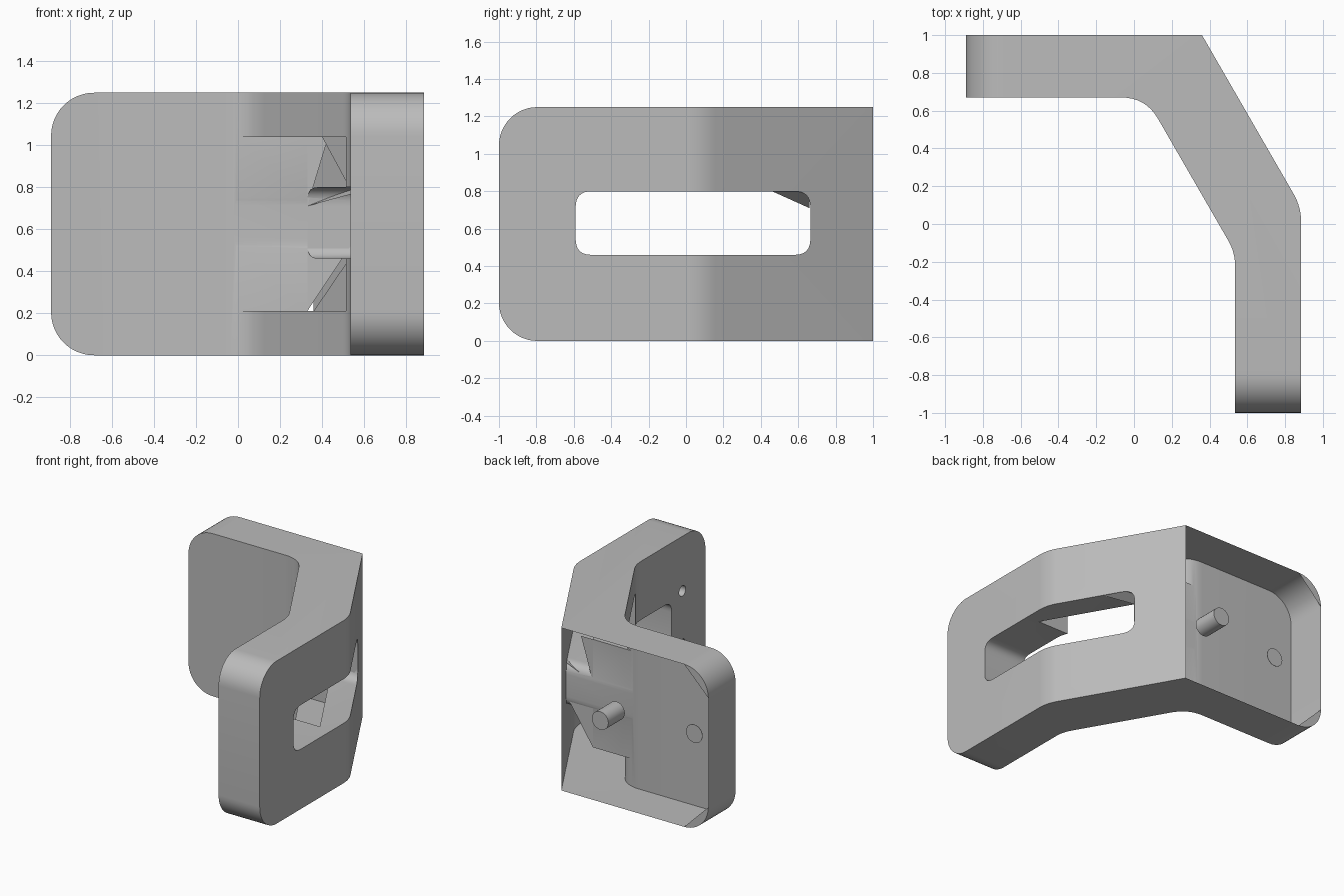
import bpy, bmesh, math
from mathutils import Vector

cube = bpy.data.objects.get("Cube")
if cube:
    bpy.data.objects.remove(cube, do_unlink=True)

H = 1.25
gray = bpy.data.materials.new("matte_gray")
gray.use_nodes = True
gray.diffuse_color = (0.5, 0.5, 0.5, 1)
gray.node_tree.nodes["Principled BSDF"].inputs["Base Color"].default_value = (0.5, 0.5, 0.5, 1)


def make(name, bm):
    mesh = bpy.data.meshes.new(name)
    bm.to_mesh(mesh)
    bm.free()
    obj = bpy.data.objects.new(name, mesh)
    bpy.context.scene.collection.objects.link(obj)
    mesh.materials.append(gray)
    return obj


def fillet(before, corner, after, size, steps=8):
    """Rounded corner between two plan edges."""
    c = Vector(corner)
    a = c + (Vector(before) - c).normalized() * size
    b = c + (Vector(after) - c).normalized() * size
    ts = [i / steps for i in range(steps + 1)]
    return [a * (1 - t) ** 2 + c * 2 * t * (1 - t) + b * t * t for t in ts]


def prism(points, shift):
    """Extrude a flat 3D polygon along shift."""
    bm = bmesh.new()
    face = bm.faces.new([bm.verts.new(p) for p in points])
    new = bmesh.ops.extrude_face_region(bm, geom=[face])["geom"]
    bmesh.ops.translate(bm, vec=shift, verts=[v for v in new if isinstance(v, bmesh.types.BMVert)])
    bmesh.ops.recalc_face_normals(bm, faces=bm.faces)
    return bm


def select_only(obj):
    bpy.ops.object.select_all(action="DESELECT")
    obj.select_set(True)
    bpy.context.view_layer.objects.active = obj


def circle(radius, count=24):
    angles = [2 * math.pi * i / count for i in range(count)]
    return [(radius * math.cos(a), radius * math.sin(a)) for a in angles]


# Bent bracket body with rounded ends
corners = [(-.89, 1, 0), (.36, 1, 0), (.885, .09, .08), (.885, -1, 0),
           (.535, -1, 0), (.535, -.15, .07), (.062, .67, .13), (-.89, .67, 0)]
plan = []
for i, (x, y, size) in enumerate(corners):
    if size:
        plan += fillet(corners[i - 1][:2], (x, y), corners[i + 1][:2], size)
    else:
        plan.append((x, y))
bm = prism([(p[0], p[1], 0) for p in plan], (0, 0, H))
ends = [e for e in bm.edges
        if abs(e.verts[0].co.z - e.verts[1].co.z) < .01
        and (all(v.co.x < -.88 for v in e.verts) or all(v.co.y < -.99 for v in e.verts))]
bmesh.ops.bevel(bm, geom=ends, offset=.205, segments=12, profile=.5, affect="EDGES")
body = make("bracket_body", bm)


def cut(name, bm):
    cutter = make(name, bm)
    cutter.hide_render = True
    mod = body.modifiers.new(name, "BOOLEAN")
    mod.operation, mod.solver, mod.object = "DIFFERENCE", "EXACT", cutter
    select_only(body)
    bpy.ops.object.modifier_apply(modifier=name)
    bpy.data.objects.remove(cutter, do_unlink=True)


# Wide pocket on the inside of the diagonal
cut("pocket", prism([(-.3, .66, .21), (.33, .66, .21), (.78, -.12, .21), (-.3, -.12, .21)],
                    (0, 0, .83)))

# Long slot through the side
box = [(-.59, .46), (.665, .46), (.665, .8), (-.59, .8)]
loop = []
for i in range(4):
    loop += fillet(box[i - 1], box[i], box[(i + 1) % 4], .085)
cut("slot", prism([(-.1, y, z) for y, z in loop], (1.3, 0, 0)))

# Small blind holes in the inner face of the front arm
for z in (.42, .83):
    cut("hole", prism([(.45, -.72 + a, z + b) for a, b in circle(.04)], (.28, 0, 0)))

# Open the back and the pocket floor, then add the remaining partial sheets
FLOOR = Vector((-.866, -.5, 0))
bm = bmesh.new()
bm.from_mesh(body.data)
bm.normal_update()
gone = []
for f in bm.faces:
    c = f.calc_center_median()
    back = f.normal.y > .99 and c.y > .99
    floor = f.normal.dot(FLOOR) > .99 and abs((c - Vector((.33, .66, 0))).dot(FLOOR)) < .02
    if back or floor:
        gone.append(f)
bmesh.ops.delete(bm, geom=gone, context="FACES")


def sheet(points):
    bm.faces.new([bm.verts.new(p) for p in points])


def on_floor(x, z):
    return (x, .66 - (x - .33) * 1.733, z)


sheet([(.33, .66, .21), (.556, .66, .55), (.556, .66, .71), (.33, .66, .71)])
sheet([(.33, .66, .71), (.43, .66, 1.04), (.33, .66, 1.04)])
sheet([(.33, .66, .71), (.66, .46, .8), (.556, .66, .8)])
sheet([on_floor(.36, .21), on_floor(.78, .21), on_floor(.78, .46), on_floor(.53, .46)])
sheet([on_floor(.4, 1.04), on_floor(.53, .8), on_floor(.78, .8), on_floor(.78, 1.04)])
# Corner webs on the open back
for base, sign in ((0, 1), (H, -1)):
    arc = [math.pi / 2 * i / 12 for i in range(13)]
    sheet([(-.685 - .205 * math.sin(a), 1, base + sign * .205 * (1 - math.cos(a))) for a in arc])
bm.to_mesh(body.data)
bm.free()

# Locating pin and flush disc in the open back
pin = make("locating_pin", prism([(.03 + a, .8, .625 + b) for a, b in circle(.07)], (0, .2, 0)))
disc = make("flush_disc", prism([(-.63 + a, .797, .625 + b) for a, b in circle(.07)], (0, .003, 0)))

for obj in (body, pin, disc):
    select_only(obj)
    bpy.ops.object.shade_smooth_by_angle(angle=math.radians(30))
